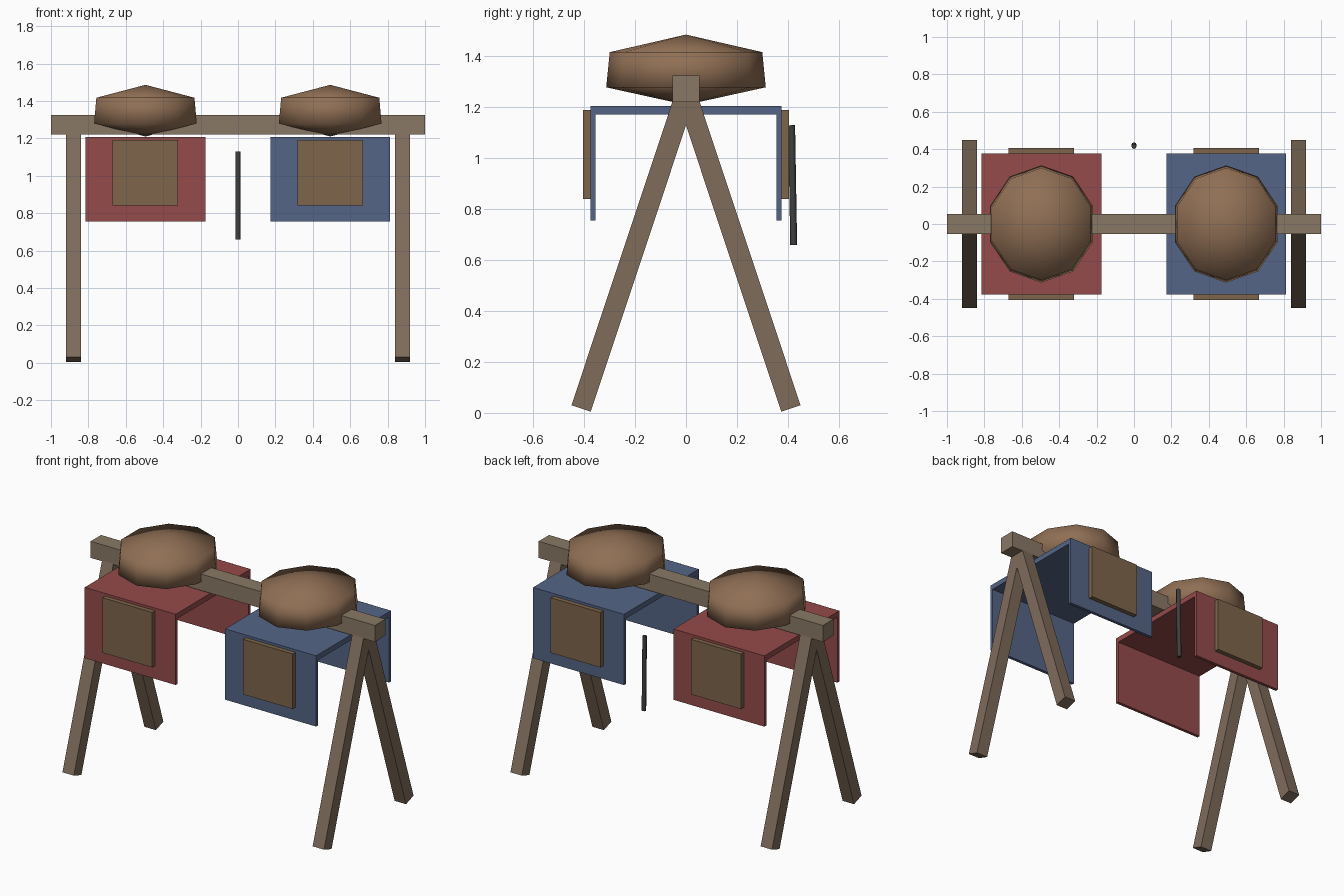
import bpy, math
from mathutils import Vector

if "Cube" in bpy.data.objects:
    bpy.data.objects.remove(bpy.data.objects["Cube"])


def material(name, rgb):
    m = bpy.data.materials.new(name)
    m.diffuse_color = (*rgb, 1)
    m.use_nodes = True
    m.node_tree.nodes["Principled BSDF"].inputs["Base Color"].default_value = m.diffuse_color
    return m


WOOD = material("wood", (0.25, 0.19, 0.13))
LEG_WOOD = material("leg_wood", (0.21, 0.15, 0.105))
LEATHER = material("leather", (0.28, 0.16, 0.09))
FLAP = material("flap_leather", (0.21, 0.13, 0.07))
RED = material("red_cloth", (0.30, 0.07, 0.07))
BLUE = material("blue_cloth", (0.09, 0.13, 0.24))
IRON = material("dark_iron", (0.05, 0.05, 0.05))


def finish(name, mat):
    o = bpy.context.object
    o.name = name
    o.data.materials.append(mat)
    return o


def box(name, center, size, mat, rot=(0, 0, 0)):
    bpy.ops.mesh.primitive_cube_add(size=1, location=center, rotation=rot)
    o = finish(name, mat)
    o.scale = size
    return o


# Top beam
box("beam", (0, 0, 1.273), (2, 0.105, 0.105), WOOD)

# Splayed leg pairs, tops buried in the beam
for x in (-0.88, 0.88):
    for s in (-1, 1):
        foot, top = Vector((x, s * 0.412, 0.0175)), Vector((x, s * 0.002, 1.25))
        d = top - foot
        box("leg", (foot + top) / 2, (0.08, 0.08, d.length), LEG_WOOD,
            (math.atan2(-d.y, d.z), 0, 0))


def saddle(x, cloth):
    # Blanket: top panel and two hanging sides
    box("blanket_top", (x, 0, 1.189), (0.64, 0.735, 0.034), cloth)
    for s in (-1, 1):
        box("blanket_side", (x, s * 0.366, 0.981), (0.64, 0.02, 0.45), cloth)
        box("saddle_flap", (x, s * 0.39, 1.015), (0.35, 0.03, 0.35), FLAP)
    # Low-poly rounded seat, slightly wider at the bottom ring
    bpy.ops.mesh.primitive_uv_sphere_add(segments=10, ring_count=3, radius=1,
                                         location=(x, 0, 1.348))
    seat = finish("saddle_seat", LEATHER)
    for v in seat.data.vertices:
        k = 0.98 if v.co.z > 0 else 1.025
        v.co = (v.co.x * 0.325 * k, v.co.y * 0.353 * k, v.co.z * 0.138)
    bpy.ops.object.shade_smooth()


saddle(-0.495, RED)
saddle(0.493, BLUE)

# Thin rod hanging at the back
a, b = Vector((0, 0.423, 0.66)), Vector((0, 0.415, 1.13))
bpy.ops.mesh.primitive_cylinder_add(vertices=8, radius=0.0135, depth=(b - a).length,
                                    location=(a + b) / 2,
                                    rotation=(math.atan2(a.y - b.y, b.z - a.z), 0, 0))
finish("rod", IRON)
bpy.ops.object.shade_smooth_by_angle(angle=math.radians(50))
